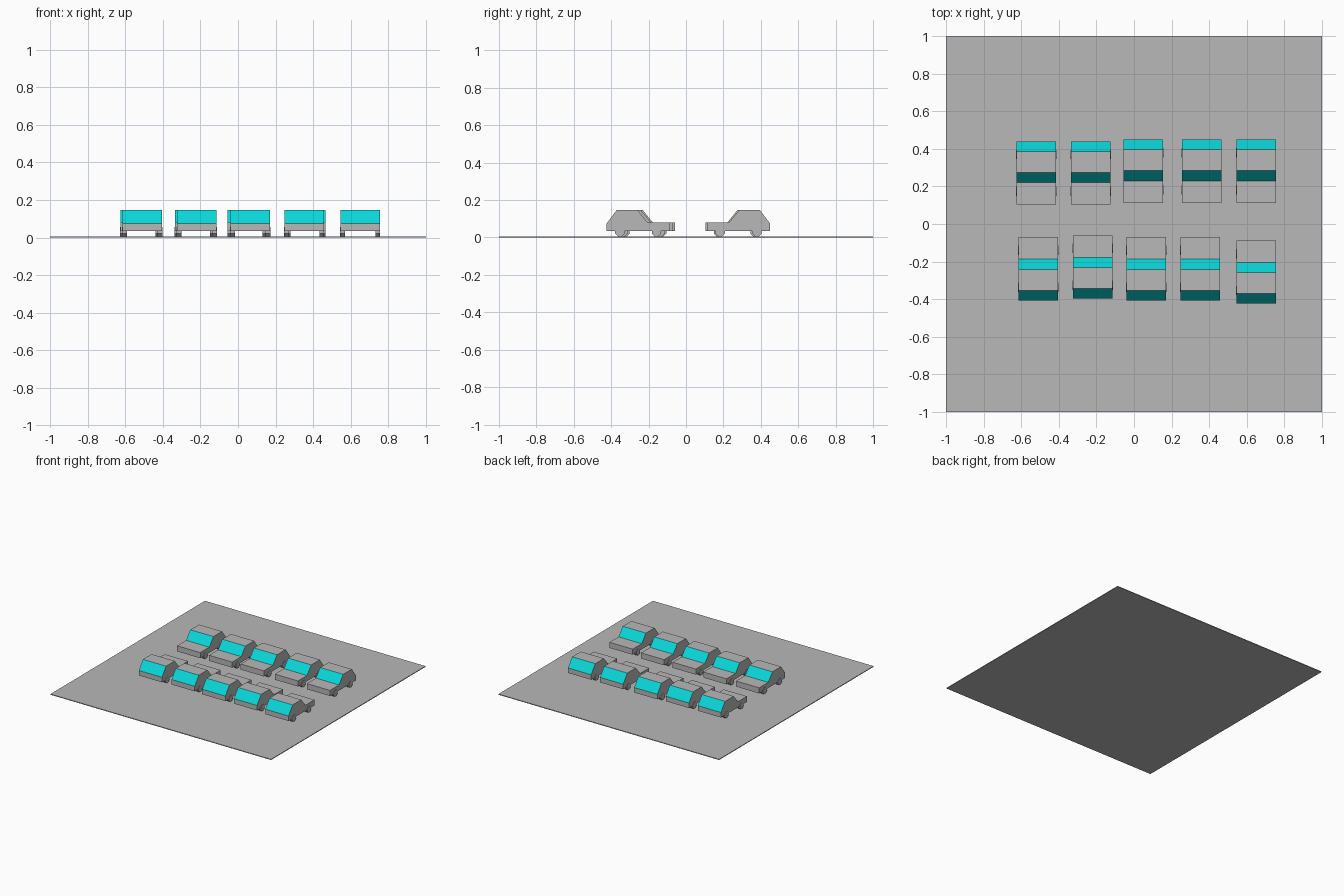
import bpy, bmesh, math
from mathutils import Matrix

cube = bpy.data.objects.get("Cube")
if cube:
    bpy.data.objects.remove(cube, do_unlink=True)


def material(name, colour):
    mat = bpy.data.materials.new(name)
    mat.use_nodes = True
    mat.diffuse_color = colour
    mat.node_tree.nodes["Principled BSDF"].inputs["Base Color"].default_value = colour
    return mat


GREY = material("grey", (0.48, 0.48, 0.48, 1))
CYAN = material("cyan_glass", (0.003, 0.68, 0.7, 1))

GROUND = 0.006
WIDTH, LENGTH = 0.21, 0.336
# Side outline from nose to tail: (distance behind nose, height)
PROFILE = [(0, 0.034), (0, 0.08), (0.117, 0.08), (0.171, 0.146),
           (0.283, 0.146), (LENGTH, 0.075), (LENGTH, 0.034)]
AXLES = (0.07, 0.266)


def to_object(bm, name, mats):
    bmesh.ops.recalc_face_normals(bm, faces=bm.faces)
    mesh = bpy.data.meshes.new(name)
    bm.to_mesh(mesh)
    bm.free()
    for mat in mats:
        mesh.materials.append(mat)
    obj = bpy.data.objects.new(name, mesh)
    bpy.context.collection.objects.link(obj)
    return obj


# Parking surface
bm = bmesh.new()
bmesh.ops.create_cube(bm, size=1, matrix=Matrix.Translation((0, 0, GROUND / 2))
                      @ Matrix.Diagonal((2, 2, GROUND, 1)))
to_object(bm, "parking_surface", [GREY])

# Car body: extruded outline, sloped faces become glass
bm = bmesh.new()
outline = bm.faces.new([bm.verts.new((-WIDTH / 2, y - LENGTH / 2, z)) for y, z in PROFILE])
grown = bmesh.ops.extrude_face_region(bm, geom=[outline], use_keep_orig=True)
bmesh.ops.translate(bm, vec=(WIDTH, 0, 0),
                    verts=[v for v in grown["geom"] if isinstance(v, bmesh.types.BMVert)])
bmesh.ops.recalc_face_normals(bm, faces=bm.faces)
for face in bm.faces:
    face.material_index = int(0.1 < face.normal.z < 0.95)
body = to_object(bm, "car_body", [GREY, CYAN])

# Four octagonal wheels, sharing one mesh
RADIUS = 0.027
bm = bmesh.new()
for side in (-1, 1):
    for axle in AXLES:
        place = (Matrix.Translation((side * (WIDTH / 2 - 0.011), axle - LENGTH / 2, GROUND + 0.025))
                 @ Matrix.Rotation(math.pi / 2, 4, "Y") @ Matrix.Rotation(math.pi / 8, 4, "Z"))
        bmesh.ops.create_cone(bm, cap_ends=True, segments=8, radius1=RADIUS,
                              radius2=RADIUS, depth=0.026, matrix=place)
wheels = to_object(bm, "car_wheels", [GREY])

# Two rows parked nose to nose: (x, y, turn)
back_row = [(-0.52, 0.272), (-0.23, 0.272), (0.05, 0.281), (0.36, 0.281), (0.65, 0.281)]
front_row = [(-0.51, -0.238), (-0.22, -0.228), (0.065, -0.238), (0.352, -0.238), (0.65, -0.256)]
spots = [(x, y, 0) for x, y in back_row] + [(x, y, math.pi) for x, y in front_row]
for number, (x, y, turn) in enumerate(spots, 1):
    for part in (body, wheels):
        obj = part if number == 1 else part.copy()
        if number > 1:
            bpy.context.collection.objects.link(obj)
        obj.name = f"{part.data.name}_{number}"
        obj.location = (x, y, 0)
        obj.rotation_euler.z = turn
